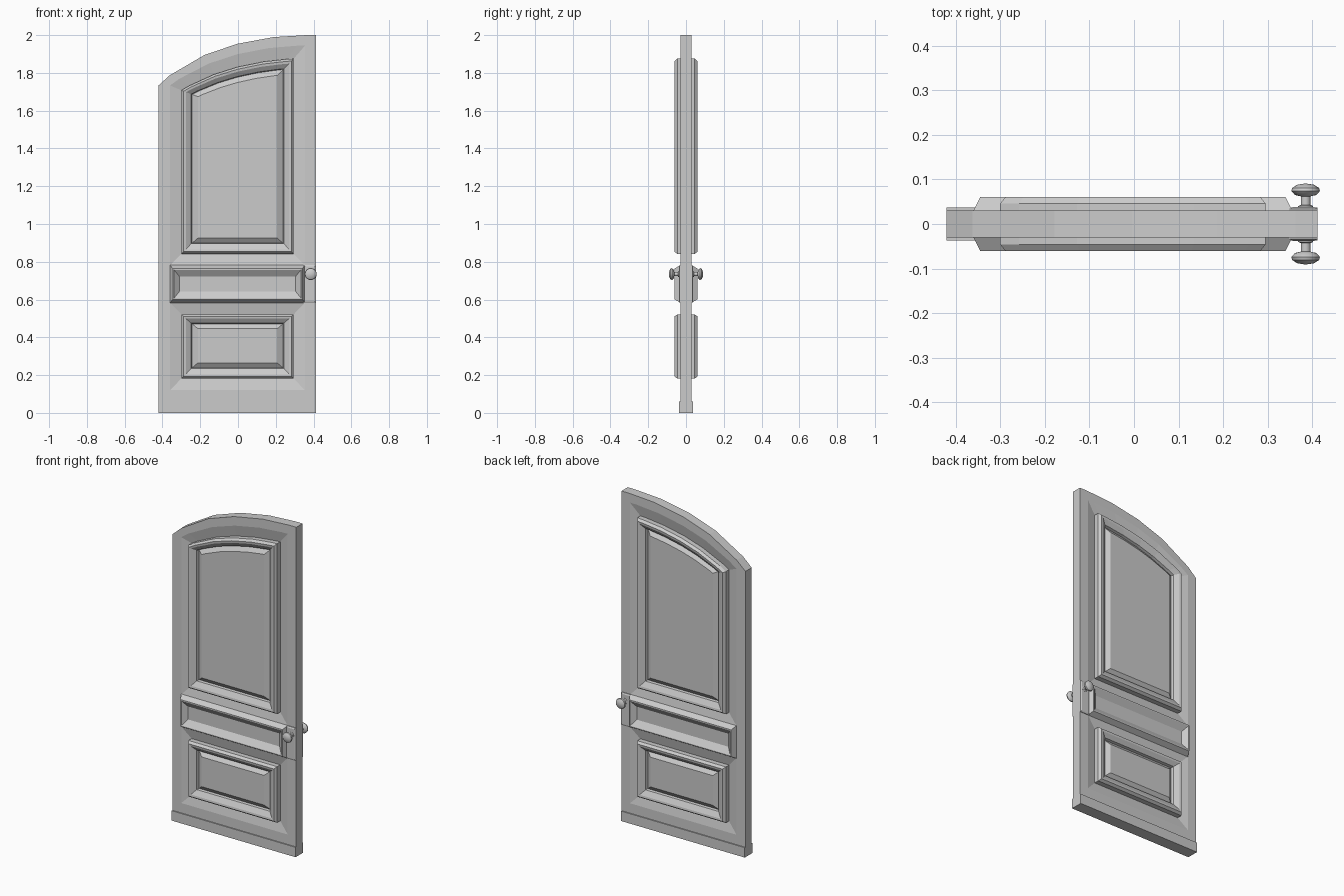
import bpy, bmesh, math

if "Cube" in bpy.data.objects:
    bpy.data.objects.remove(bpy.data.objects["Cube"])

ARCH_T = (0, .07, .29, .5, .73, .94, 1)


def arch(x):
    # quarter-ellipse sweep of the door head, flat near the latch side
    d = max(0.0, 0.37 - x)
    return 2.0 - 0.51 * (1 - math.sqrt(1 - (d / 0.9) ** 2))


def outline(x0, x1, z0, top, arched):
    # closed loop in xz; top is a height, or a drop below the arch
    pts = [(x1, z0), (x0, z0)]
    for t in (ARCH_T if arched else (0, 1)):
        x = x0 + (x1 - x0) * t
        pts.append((x, arch(x) - top if arched else top))
    return pts


def rings_object(name, rings, cap=True, both_sides=True, link_sides=False):
    # rings: (outline, depth); consecutive rings are bridged on front and back
    bm = bmesh.new()
    outer = []
    for s in (-1, 1):
        loops = [[bm.verts.new((x, s * d, z)) for x, z in o] for o, d in rings]
        outer.append(loops[0])
        for a, b in zip(loops, loops[1:]):
            for i in range(len(a)):
                j = (i + 1) % len(a)
                bm.faces.new((a[i], a[j], b[j], b[i]) if s > 0
                             else (a[i], b[i], b[j], a[j]))
        if cap:
            bm.faces.new(loops[-1] if s > 0 else loops[-1][::-1])
    if link_sides:
        a, b = outer
        for i in range(len(a)):
            j = (i + 1) % len(a)
            bm.faces.new((a[i], a[j], b[j], b[i]))
    # orient every side shell outward
    bmesh.ops.recalc_face_normals(bm, faces=bm.faces)
    for f in bm.faces:
        if not link_sides and f.normal.y * f.calc_center_median().y < -1e-6:
            f.normal_flip()
    me = bpy.data.meshes.new(name)
    bm.to_mesh(me)
    bm.free()
    ob = bpy.data.objects.new(name, me)
    bpy.context.collection.objects.link(ob)
    return ob


# Stiles, head and bottom of the door leaf
rings_object("door_frame", [
    (outline(-.42, .412, 0, 0, True), .03),
    (outline(-.36, .355, .12, .055, True), .03)], cap=False, link_sides=True)


# Raised panel: sloped recess, moulding lip, groove, raised field
def raised_panel(name, z0, top, arched):
    # inset in x, inset at bottom, inset at top, depth
    profile = [(0, 0, 0, .03), (.06, .065, .068, .016), (.06, .065, .068, .046),
               (.072, .077, .08, .061), (.085, .09, .093, .059),
               (.112, .122, .118, .042), (.117, .125, .122, .026),
               (.148, .153, .15, .046)]
    rings = []
    for ix, ib, it, d in profile:
        t = .055 + it if arched else top - it * .93
        rings.append((outline(-.36 + ix, .355 - ix, z0 + ib * .95, t, arched), d))
    rings_object(name, rings)


raised_panel("upper_panel", .78, 0, True)
raised_panel("lower_panel", .12, .585, False)

# Lock rail with a sunken flat panel
rings_object("lock_rail", [
    (outline(-.36 + ix, .355 - ix, .583 + iz, .782 - iz, False), d)
    for ix, iz, d in ((0, 0, .03), (.015, .018, .06), (.022, .025, .06),
                      (.05, .06, .036))])

# Bottom weather board
bpy.ops.mesh.primitive_cube_add(size=1, location=(-.004, 0, .03))
board = bpy.context.object
board.name = "bottom_board"
board.scale = (.832, .073, .06)

# Lock plates wrapping the latch edge
rings_object("lock_plate", [
    (outline(.348 + i, .412 - i, .583 + i, .782 - i, False), d)
    for i, d in ((0, .03), (0, .034), (.008, .038))])

# Door knobs: lathed profile (radius, distance from door centre)
KNOB = [(.017, .034), (.017, .04), (.011, .043), (.011, .062), (.024, .065),
        (.032, .074), (.030, .081), (.019, .088), (0, .091)]
for side, label in ((-1, "front"), (1, "back")):
    bm = bmesh.new()
    vs = [bm.verts.new((r, side * y, 0)) for r, y in KNOB]
    es = [bm.edges.new(p) for p in zip(vs, vs[1:])]
    bmesh.ops.spin(bm, geom=vs + es, cent=(0, 0, 0), axis=(0, 1, 0),
                   angle=2 * math.pi, steps=14)
    bmesh.ops.remove_doubles(bm, verts=bm.verts, dist=1e-5)
    bmesh.ops.recalc_face_normals(bm, faces=bm.faces)
    me = bpy.data.meshes.new(label + "_knob")
    bm.to_mesh(me)
    bm.free()
    knob = bpy.data.objects.new(label + "_knob", me)
    knob.location = (.385, 0, .735)
    bpy.context.collection.objects.link(knob)
    bpy.ops.object.select_all(action='DESELECT')
    knob.select_set(True)
    bpy.context.view_layer.objects.active = knob
    bpy.ops.object.shade_smooth_by_angle(angle=math.radians(40))
